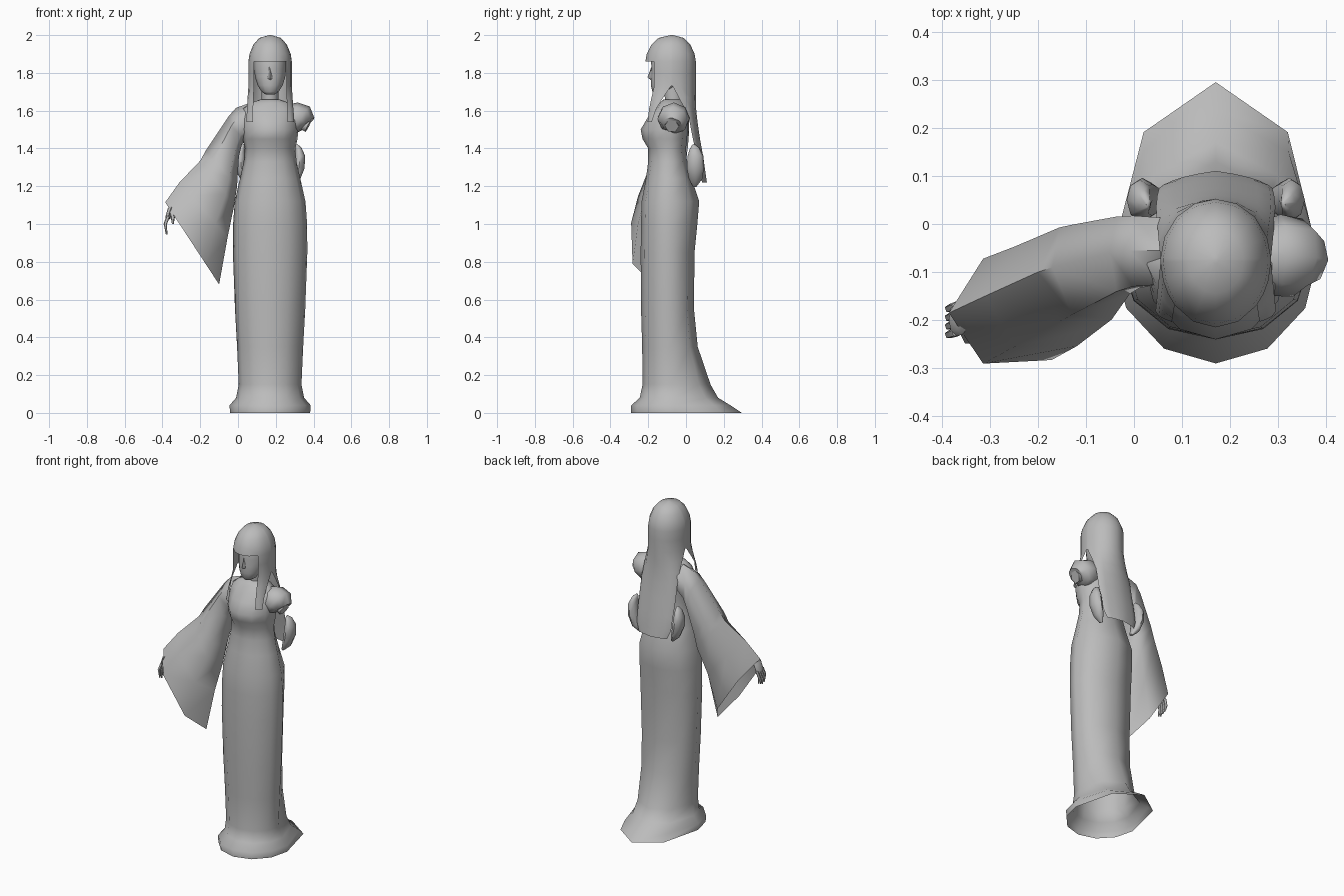
import bpy, bmesh, math
from mathutils import Vector

if "Cube" in bpy.data.objects:
    bpy.data.objects.remove(bpy.data.objects["Cube"])

CX = 0.17  # the figure stands right of the origin
grey = bpy.data.materials.new("plain grey")
grey.diffuse_color = (0.5, 0.5, 0.5, 1)
grey.use_nodes = True
grey.node_tree.nodes["Principled BSDF"].inputs["Base Color"].default_value = grey.diffuse_color


def finish(name, bm, angle=62):
    bmesh.ops.recalc_face_normals(bm, faces=bm.faces)
    me = bpy.data.meshes.new(name)
    bm.to_mesh(me)
    bm.free()
    me.materials.append(grey)
    me.shade_smooth()
    me.set_sharp_from_angle(angle=math.radians(angle))
    ob = bpy.data.objects.new(name, me)
    bpy.context.collection.objects.link(ob)
    return ob


def loft(name, rings, start=False, end=False):
    """Skin closed rings of equal length, with optional end caps."""
    bm = bmesh.new()
    vs = [[bm.verts.new(p) for p in r] for r in rings]
    n = len(vs[0])
    for a, b in zip(vs, vs[1:]):
        for i in range(n):
            j = (i + 1) % n
            bm.faces.new((a[i], a[j], b[j], b[i]))
    if start:
        bm.faces.new(vs[0])
    if end:
        bm.faces.new(vs[-1])
    return finish(name, bm)


def oval(z, hw, yf, yb, angles, yc=None):
    """Level ring with separate front and back depth; angle 0 is the front."""
    yc = (yf + yb) / 2 if yc is None else yc
    out = []
    for a in angles:
        c, s = math.cos(math.radians(a)), math.sin(math.radians(a))
        out.append((CX + hw * s, yc + c * ((yf - yc) if c > 0 else (yc - yb)), z))
    return out


def tube(name, pts, radii, n=8, flat=1.0):
    """Round tube along a path, capped at both ends."""
    pts = [Vector(p) for p in pts]
    rings = []
    for i, p in enumerate(pts):
        t = (pts[min(i + 1, len(pts) - 1)] - pts[max(i - 1, 0)]).normalized()
        u = Vector((0, 1, 0)) - t * t.y
        u.normalize()
        w = t.cross(u)
        rings.append([p + radii[i] * (u * math.cos(k * math.tau / n) + w * flat * math.sin(k * math.tau / n))
                      for k in range(n)])
    return loft(name, rings, True, True)


# Dress: flared hem with a train, fitted waist, bust and shoulders
HEM = [0, 30, 60, 90, 135, 180, 225, 270, 300, 330]
dress = [(0, .212, -.29, .295), (.04, .215, -.29, .235), (.08, .18, -.245, .17), (.15, .166, -.23, .13),
         (.35, .175, -.232, .062), (.55, .186, -.238, .042), (.85, .197, -.24, .045), (1.0, .196, -.238, .06),
         (1.12, .187, -.235, .07), (1.24, .16, -.212, .03), (1.33, .14, -.2, .005), (1.4, .134, -.2, 0),
         (1.45, .145, -.23, .005), (1.5, .15, -.24, .01), (1.56, .15, -.205, .012), (1.61, .145, -.165, .005),
         (1.64, .105, -.14, -.005), (1.66, .05, -.12, -.02)]
loft("dress", [oval(z, w, f, b, HEM, -.06 if z < .1 else -.08) for z, w, f, b in dress], end=True)

# Neck and head
ROUND = range(0, 360, 30)
loft("neck", [oval(z, .045, f, b, ROUND) for z, f, b in [(1.6, -.115, -.015), (1.66, -.11, -.02), (1.76, -.13, -.02)]])
head = [(1.685, .022, -.165, -.12), (1.7, .045, -.178, -.09), (1.735, .067, -.186, -.03), (1.78, .08, -.187, 0),
        (1.82, .085, -.183, .01), (1.87, .085, -.185, .015), (1.93, .07, -.16, 0)]
loft("head", [oval(z, w, f, b, ROUND) for z, w, f, b in head], True, True)
loft("nose", [[(CX - .004, -.182, 1.835), (CX + .004, -.182, 1.835), (CX, -.178, 1.83)],
              [(CX - .014, -.184, 1.772), (CX + .014, -.184, 1.772), (CX, -.204, 1.776)],
              [(CX - .006, -.18, 1.762), (CX + .006, -.18, 1.762), (CX, -.188, 1.764)]], True, True)


# Hair: a cap with cut fringe, two front locks and a long back panel
def blend(z, table):
    for (z0, a), (z1, b) in zip(table, table[1:]):
        if z >= z1:
            return a + (b - a) * (z0 - z) / (z0 - z1)
    return table[-1][1]


CAP = [(2.0, .05), (1.985, .5), (1.95, .77), (1.9, .95), (1.86, 1), (1.22, 1)]
BACK = [(2.0, .05), (1.73, .05), (1.6, .055), (1.5, .07), (1.35, .1), (1.22, .117)]
PULL = [(2.0, 0), (1.73, 0), (1.62, .55), (1.54, .75), (1.22, .9)]


def hair_point(t, z):
    s, c = math.sin(math.radians(t)), math.cos(math.radians(t))
    k = blend(z, CAP)
    x = .115 * k * s
    y = -.075 - c * k * (.14 if c > 0 else .127)
    g = blend(z, PULL)
    if z < 1.73:
        if c > 0:
            x *= 1 + .12 * g * abs(s)
            y += (-.215 - y) * g
        else:
            y += (blend(z, BACK) - .015 * abs(s) - y) * g
            x *= 1 + .08 * math.sin(math.pi * min(1, (1.73 - z) / .51))
            if z < 1.25:
                x *= .85
    return (CX + x, y, z)


half = [0, 24, 48, 60, 72, 88, 92, 112, 135, 158, 180]
cols = half + [-t for t in half[-2:0:-1]]
rows = [2.0, 1.985, 1.95, 1.9, 1.86, 1.8, 1.73, 1.67, 1.61, 1.54, 1.45, 1.35, 1.27, 1.22]


def hair_end(t):
    if t < 48:
        return 1.86
    if t < 88:
        return 1.54
    return 1.73 if t < 92 else 1.22


bm = bmesh.new()
grid = [[bm.verts.new(hair_point(t, z)) for t in cols] for z in rows]
bm.faces.new(grid[0])
for r in range(len(rows) - 1):
    for i in range(len(cols)):
        j = (i + 1) % len(cols)
        if rows[r + 1] >= hair_end(abs(cols[i] + cols[j]) / 2 if cols[i] * cols[j] >= 0 or i == 0 or j == 0 else 170) - .001:
            bm.faces.new((grid[r][i], grid[r][j], grid[r + 1][j], grid[r + 1][i]))
bmesh.ops.delete(bm, geom=[v for v in bm.verts if not v.link_faces], context='VERTS')
finish("hair", bm)

# Wide hanging sleeve: each ring spans a top point and a bottom point
sleeve = [((.06, -.055, 1.64), (.06, -.06, 1.46), .08), ((-.01, -.055, 1.615), (.02, -.06, 1.42), .085),
          ((-.05, -.06, 1.57), (.005, -.07, 1.36), .09), ((-.17, -.09, 1.39), (-.005, -.11, 1.2), .108),
          ((-.2, -.1, 1.335), (-.02, -.12, 1.1), .113), ((-.31, -.15, 1.22), (-.055, -.15, .93), .12),
          ((-.385, -.185, 1.115), (-.1, -.17, .68), .126)]
rings = []
for top, bottom, depth in sleeve:
    m, h = (Vector(top) + Vector(bottom)) / 2, (Vector(top) - Vector(bottom)) / 2
    rings.append([m + h * math.cos(k * math.tau / 6) + Vector((0, depth * math.sin(k * math.tau / 6), 0))
                  for k in range(6)])
loft("wide_sleeve", rings)

# Forearm, palm and fingers at the sleeve opening
tube("forearm", [(-.05, -.08, 1.46), (-.2, -.12, 1.24), (-.345, -.185, 1.1)], [.04, .035, .02])
tube("palm", [(-.335, -.18, 1.11), (-.36, -.195, 1.075), (-.372, -.2, 1.03)], [.018, .036, .034], flat=.4)
for i in range(4):
    y = -.225 + i * .018
    tube("finger_%d" % (i + 1), [(-.37, y, 1.04), (-.385, y - .005, 1.0), (-.378, y - .008, .945 + .008 * abs(i - 1))],
         [.01, .009, .004], n=5)
tube("thumb", [(-.355, -.215, 1.07), (-.345, -.24, 1.035), (-.345, -.245, 1.0)], [.013, .011, .005], n=5)

# Short puffed sleeve with the cut arm inside
tube("short_sleeve", [(.24, -.065, 1.57), (.3, -.065, 1.56), (.34, -.07, 1.55), (.362, -.075, 1.525)],
     [.06, .085, .082, .056])
tube("arm_stump", [(.33, -.07, 1.54), (.372, -.075, 1.518)], [.038, .038], n=6)

# Sash bow loops behind the waist
for side, label in ((1, "left"), (-1, "right")):
    path = [(.11, .045, 1.2), (.135, .05, 1.24), (.153, .05, 1.3), (.158, .05, 1.36), (.15, .045, 1.4), (.14, .04, 1.42)]
    tube("bow_loop_" + label, [(CX + side * x, y, z) for x, y, z in path],
         [.012, .036, .046, .042, .026, .008], flat=.65)
